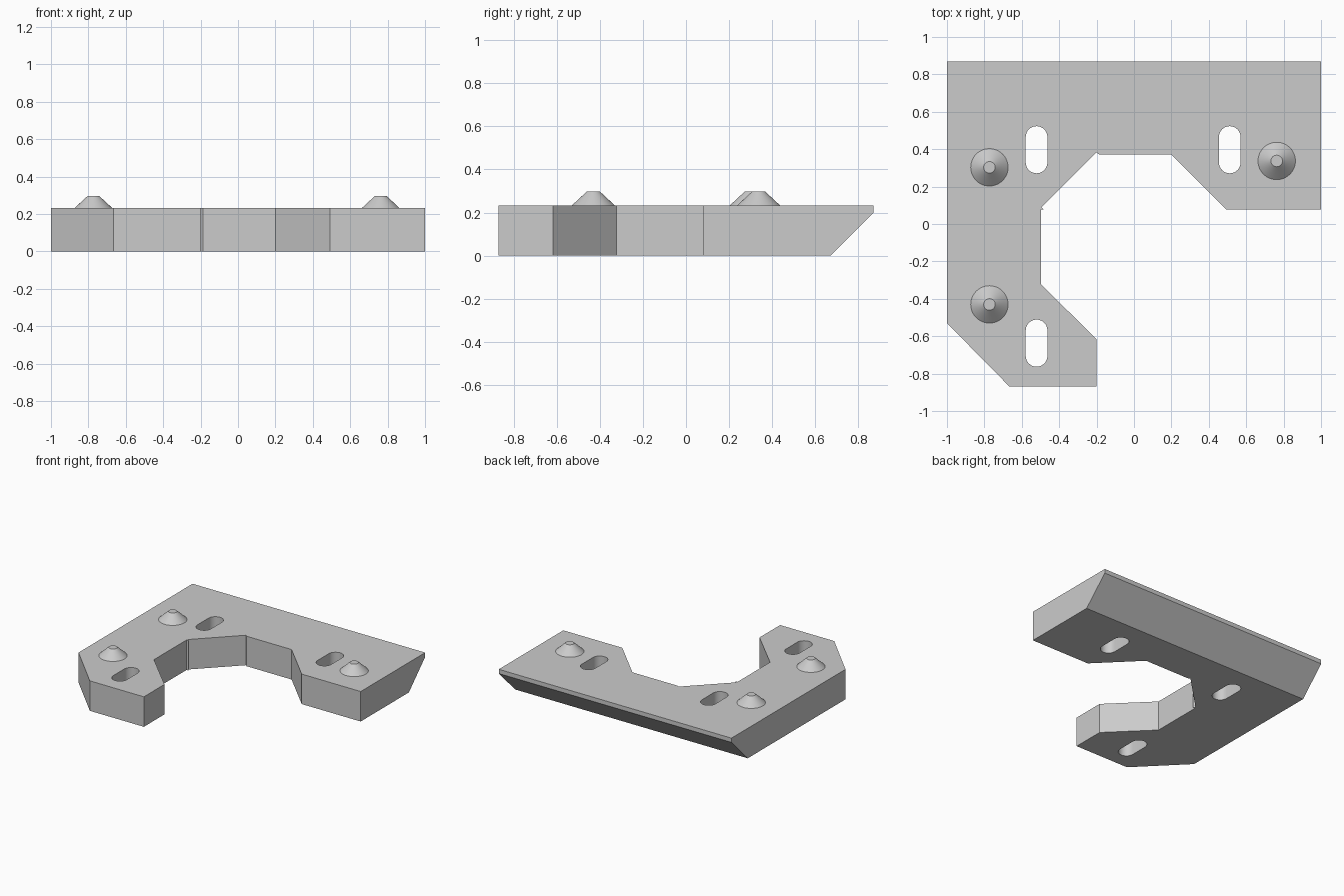
import bpy, bmesh, math
from mathutils import Vector

cube = bpy.data.objects.get("Cube")
if cube:
    bpy.data.objects.remove(cube, do_unlink=True)

TOP = 0.233       # plate thickness
LIP = 0.20        # where the rear undercut begins
BACK = 0.87

grey = bpy.data.materials.new("matte grey")
grey.use_nodes = True
colour = (0.6, 0.6, 0.6, 1)
grey.diffuse_color = colour
grey.node_tree.nodes["Principled BSDF"].inputs["Base Color"].default_value = colour


def prism(bm, outline, z0, z1):
    """Extrude a flat outline from z0 to z1."""
    face = bm.faces.new([bm.verts.new((x, y, z0)) for x, y in outline])
    top = bmesh.ops.extrude_face_region(bm, geom=[face])["geom"]
    verts = [v for v in top if isinstance(v, bmesh.types.BMVert)]
    bmesh.ops.translate(bm, verts=verts, vec=(0, 0, z1 - z0))


def finish(bm, name):
    bmesh.ops.recalc_face_normals(bm, faces=bm.faces)
    mesh = bpy.data.meshes.new(name)
    bm.to_mesh(mesh)
    bm.free()
    mesh.materials.append(grey)
    obj = bpy.data.objects.new(name, mesh)
    bpy.context.collection.objects.link(obj)
    return obj


def slot_outline(cx, cy, radius=0.058, half=0.068, steps=16):
    """Capsule outline running along y."""
    points = []
    for side in (1, -1):
        for i in range(steps + 1):
            a = math.pi * i / steps
            points.append((cx + side * radius * math.cos(a),
                           cy + side * (half + radius * math.sin(a))))
    return points


# Plate: hooked outline with an angled inner edge
outline = [(-1, BACK), (-1, -0.53), (-0.665, -BACK), (-0.2, -BACK),
           (-0.2, -0.617), (-0.497, -0.322), (-0.497, 0.078), (-0.482, 0.078),
           (-0.494, 0.09), (-0.2, 0.383), (-0.187, 0.372), (0.2, 0.372),
           (0.493, 0.078), (1, 0.078), (1, BACK)]
bm = bmesh.new()
prism(bm, outline, 0, TOP)

# Rear undercut below the lip
bmesh.ops.bisect_plane(bm, geom=bm.verts[:] + bm.edges[:] + bm.faces[:],
                       plane_co=(0, BACK - 0.2, 0), plane_no=(0, 1, -1),
                       clear_outer=False, clear_inner=False)
bmesh.ops.delete(bm, geom=[v for v in bm.verts
                           if v.co.y - (BACK - 0.2) - v.co.z > 1e-4], context='VERTS')
rim = [e for e in bm.edges if e.is_boundary]
bmesh.ops.holes_fill(bm, edges=rim)
plate = finish(bm, "plate")

# Slots cut through the plate
bm = bmesh.new()
for cx, cy in ((-0.521, 0.397), (0.512, 0.397), (-0.521, -0.637)):
    prism(bm, slot_outline(cx, cy), -0.1, TOP + 0.1)
cutter = finish(bm, "slot_cutter")
cutter.hide_render = True
cut = plate.modifiers.new("slots", 'BOOLEAN')
cut.operation = 'DIFFERENCE'
cut.solver = 'EXACT'
cut.object = cutter
bpy.context.view_layer.objects.active = plate
bpy.ops.object.modifier_apply(modifier=cut.name)
bpy.data.objects.remove(cutter, do_unlink=True)

# Conical locating studs
studs = []
for name, x, y in (("rear_right_stud", -0.773, 0.303),
                   ("rear_left_stud", 0.763, 0.337),
                   ("front_right_stud", -0.773, -0.43)):
    bm = bmesh.new()
    bmesh.ops.create_cone(bm, cap_ends=True, segments=48, radius1=0.1,
                          radius2=0.031, depth=0.064)
    stud = finish(bm, name)
    stud.location = Vector((x, y, TOP + 0.032))
    studs.append(stud)

# Smooth the curved walls, keep the corners sharp
bpy.ops.object.select_all(action='DESELECT')
for obj in [plate] + studs:
    obj.select_set(True)
bpy.ops.object.shade_smooth_by_angle(angle=math.radians(25))
